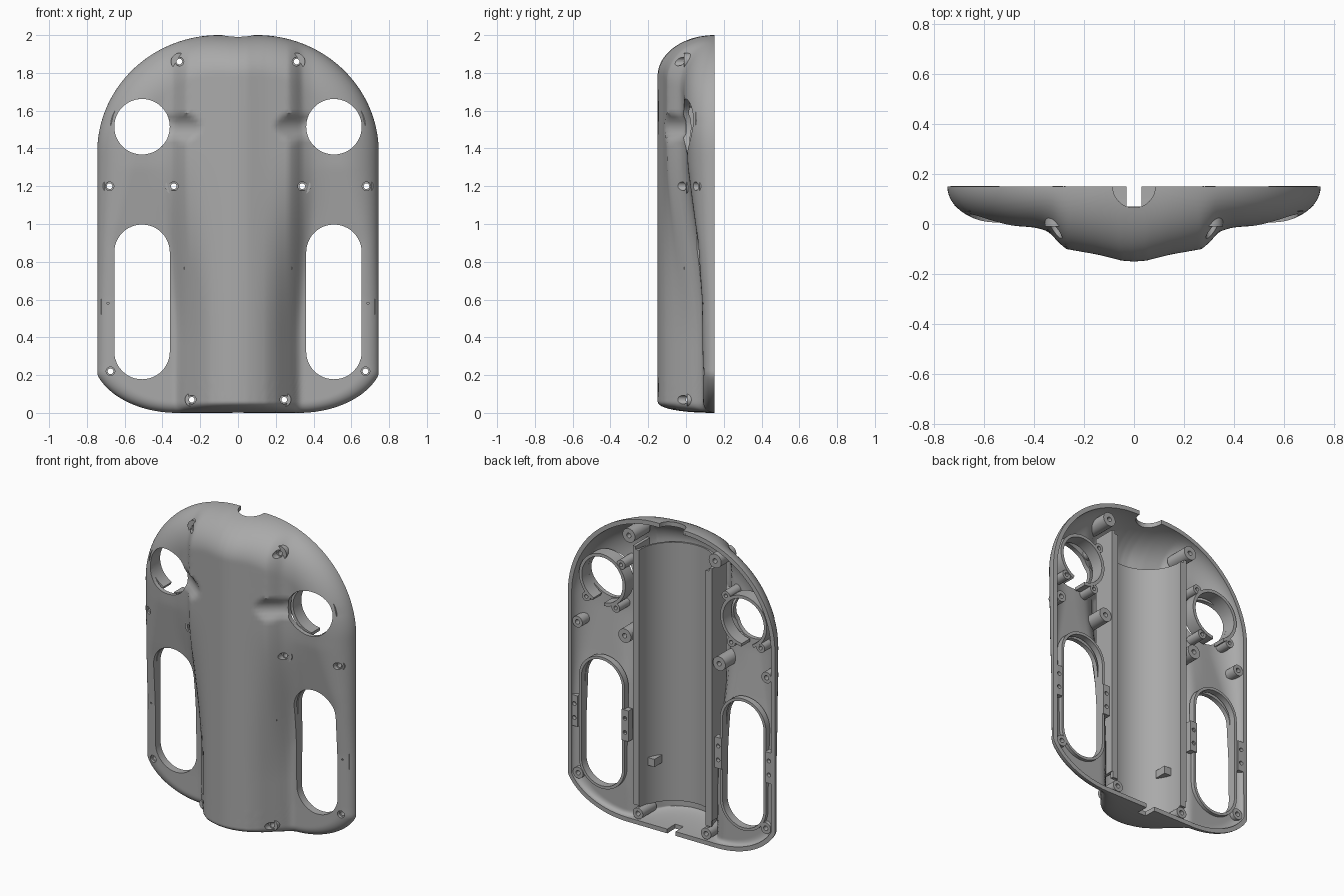
import bpy, bmesh, math
from mathutils import Vector

cube = bpy.data.objects.get("Cube")
if cube:
    bpy.data.objects.remove(cube)

grey = bpy.data.materials.new("plain grey")
grey.use_nodes = True
grey.diffuse_color = (0.4, 0.4, 0.4, 1)
grey.node_tree.nodes["Principled BSDF"].inputs["Base Color"].default_value = (0.4, 0.4, 0.4, 1)
BACK = 0.15


# --- helpers ---
def finish(name, bm):
    bmesh.ops.recalc_face_normals(bm, faces=bm.faces)
    mesh = bpy.data.meshes.new(name)
    bm.to_mesh(mesh)
    bm.free()
    mesh.materials.append(grey)
    ob = bpy.data.objects.new(name, mesh)
    bpy.context.collection.objects.link(ob)
    return ob


def smooth(ob):
    bpy.ops.object.select_all(action='DESELECT')
    ob.select_set(True)
    bpy.context.view_layer.objects.active = ob
    for m in list(ob.modifiers):
        bpy.ops.object.modifier_apply(modifier=m.name)
    bpy.ops.object.shade_smooth_by_angle(angle=math.radians(35))


def interp(pts, v):
    for (a, fa), (b, fb) in zip(pts, pts[1:]):
        if v <= b:
            return fa + (fb - fa) * max(0, v - a) / (b - a)
    return pts[-1][1]


def circle(cx, cz, r, n=32, a0=0, a1=360):
    steps = n if a1 - a0 == 360 else n + 1
    angles = [math.radians(a0 + (a1 - a0) * i / n) for i in range(steps)]
    return [(cx + r * math.cos(a), cz + r * math.sin(a)) for a in angles]


def capsule(cx, z0, z1, r):
    return circle(cx, z1, r, 24, 0, 180) + circle(cx, z0, r, 24, 180, 360.001)


def prism(bm, pts, y0, y1):
    front = [bm.verts.new((x, y0, z)) for x, z in pts]
    back = [bm.verts.new((x, y1, z)) for x, z in pts]
    bm.faces.new(front)
    bm.faces.new(back[::-1])
    for i in range(len(pts)):
        j = (i + 1) % len(pts)
        bm.faces.new((front[i], back[i], back[j], front[j]))


def band(bm, outer, inner, y0, y1, closed=True):
    rings = [[bm.verts.new((x, y, z)) for x, z in p]
             for p, y in ((outer, y0), (outer, y1), (inner, y1), (inner, y0))]
    n = len(outer)
    for a, b in zip(rings, rings[1:] + rings[:1]):
        for i in range(n if closed else n - 1):
            j = (i + 1) % n
            bm.faces.new((a[i], a[j], b[j], b[i]))
    if not closed:
        bm.faces.new([r[0] for r in rings])
        bm.faces.new([r[-1] for r in rings][::-1])


def box(bm, cx, y0, y1, cz, w, h):
    prism(bm, [(cx - w / 2, cz - h / 2), (cx + w / 2, cz - h / 2),
               (cx + w / 2, cz + h / 2), (cx - w / 2, cz + h / 2)], y0, y1)


# --- outer form: outline, body ridge, wings and rounded edge ---
def half_width(z):
    if z > 1.38:
        return 0.1 + 0.645 * math.sqrt(max(0, 1 - ((z - 1.38) / 0.62) ** 2))
    if z < 0.3:
        return min(0.745, 0.32 + 0.45 * math.sqrt(max(0, 1 - ((0.3 - z) / 0.3) ** 2)))
    return 0.745


ROWS, COLS = 120, 120
levels = [1 - math.cos(math.pi * k / ROWS) for k in range(ROWS + 1)]
rim = [Vector((half_width(z), z)) for z in levels]
rim = [Vector((0, 0))] + rim + [Vector((0, 2))]
WING = [(0, .09), (.2, .09), (.6, .085), (.9, .065), (1, .05), (1.3, .01), (1.5, 0), (1.8, -.02), (2, -.03)]
LOW = [(0, -.15), (.05, -.146), (.1, -.132), (.15, -.11), (.2, -.07), (.25, -.01), (.29, .04), (.33, .1), (.4, .2)]
HIGH = [(0, -.15), (.05, -.146), (.1, -.133), (.15, -.121), (.27, -.1), (.3, -.075), (.34, -.03), (.4, .005), (.5, .04)]
EDGE = [(0, .05), (.25, .09), (.9, .09), (1.3, .2), (2, .22)]


def edge_distance(p):
    best = 9
    for a, b in zip(rim, rim[1:]):
        d = b - a
        t = min(1, max(0, (p - a).dot(d) / max(d.length_squared, 1e-12)))
        best = min(best, (p - a - d * t).length)
    return best


def surface(x, z):
    x = abs(x)
    s = min(1, max(0, (z - 0.35) / 1.05))
    s = s * s * (3 - 2 * s)
    body = interp(LOW, x) * (1 - s) + interp(HIGH, x) * s
    wing = interp(WING, z)
    h = max(0, 0.03 - abs(body - wing)) / 0.03
    y = min(body, wing) - h * h * 0.0075
    # scooped clearance beside the round opening
    if x > 0.19:
        scoop = -0.115 + 0.13 * min(1, (x - 0.19) / 0.17) - 9 * (z - 1.515) ** 2
        y = max(y, min(scoop, 0.0))
    e = min(1, edge_distance(Vector((x, z))) / interp(EDGE, z))
    return BACK - (BACK - y) * math.sqrt(max(0, 1 - (1 - e) ** 2))


bm = bmesh.new()
grid = []
for z in levels:
    half = [half_width(z) * math.sin(math.pi * i / COLS) for i in range(COLS // 2 + 1)]
    ys = [surface(x, z) for x in half]
    row = [(-x, y) for x, y in zip(half[:0:-1], ys[:0:-1])] + list(zip(half, ys))
    grid.append([bm.verts.new((x, y, z)) for x, y in row])
for a, b in zip(grid, grid[1:]):
    for i in range(COLS):
        bm.faces.new((a[i], a[i + 1], b[i + 1], b[i]))
shell = finish("shell", bm)
if sum(p.normal.y * p.area for p in shell.data.polygons) > 0:
    shell.data.flip_normals()
solid = shell.modifiers.new("wall", 'SOLIDIFY')
solid.thickness = 0.028
solid.offset = -1

# --- openings ---
SCREWS = [(.31, 1.86), (.68, 1.2), (.34, 1.2), (.675, .22), (.245, .07)]
CLIPS = [(.7, .62), (.335, .62)]
bm = bmesh.new()
for side in (-1, 1):
    prism(bm, circle(side * .508, 1.515, .147, 48), -.3, .3)
    prism(bm, capsule(side * .508, .325, .85, .147), -.3, .3)
    prism(bm, circle(side * .688, .58, .006, 8), -.3, .12)
    for x, z in SCREWS:
        prism(bm, circle(side * x, z, .023, 20), -.3, .3)
    for x, z in CLIPS:
        for dz in (-.045, .045):
            prism(bm, circle(side * x, z + dz, .013, 12), .125, .3)
box(bm, 0, .07, .3, 0, .06, .12)
notch = bmesh.ops.create_cone(bm, cap_ends=True, segments=48, radius1=.085, radius2=.085, depth=.2)
bmesh.ops.translate(bm, verts=notch["verts"], vec=(0, BACK, 1.96))
cutter = finish("opening_cutter", bm)
cutter.hide_render = True


def cut(ob):
    m = ob.modifiers.new("openings", 'BOOLEAN')
    m.operation, m.solver, m.object = 'DIFFERENCE', 'EXACT', cutter


cut(shell)
smooth(shell)

# --- clip blocks beside the long openings ---
bm = bmesh.new()
for side in (-1, 1):
    for x, z in CLIPS:
        box(bm, side * x, .108, .149, z, .05, .2)
clips = finish("clip_blocks", bm)
cut(clips)
smooth(clips)
bpy.data.objects.remove(cutter)

# --- screw bosses ---
bm = bmesh.new()
for side in (-1, 1):
    for x, z in SCREWS:
        r = .045 if x < .6 and z > .1 else .036
        band(bm, circle(side * x, z, r), circle(side * x, z, .015),
             min(surface(x, z) + .02, .12), .145)
    for angle in (135, 240, 310):
        x = .508 + .185 * math.cos(math.radians(angle))
        z = 1.515 + .185 * math.sin(math.radians(angle))
        band(bm, circle(side * x, z, .03), circle(side * x, z, .012),
             surface(x, z) + .02, .13)
smooth(finish("screw_bosses", bm))

# --- walls round the openings ---
bm = bmesh.new()
for side in (-1, 1):
    start = -65 if side > 0 else -85
    band(bm, circle(side * .508, 1.515, .167, 48, start, start + 330),
         circle(side * .508, 1.515, .147, 48, start, start + 330), .05, .135, False)
    band(bm, capsule(side * .508, .325, .85, .165), capsule(side * .508, .325, .85, .147), .1, .14)
smooth(finish("opening_walls", bm))

# --- long half pipe, its side ribs and catches ---
bm = bmesh.new()
arcs = [circle(0, .13, r, 48, 180, 360) for r in (.255, .243)]
band(bm, arcs[0], arcs[1], .1, 1.78, False)
for v in bm.verts:
    v.co = (v.co.x, v.co.z, v.co.y)
smooth(finish("battery_pipe", bm))

bm = bmesh.new()
for side in (-1, 1):
    box(bm, side * .275, -.01, .14, 1.28, .02, 1.04)
    box(bm, side * .275, .04, .14, .46, .02, .6)
    box(bm, side * .26, .12, .14, .95, .04, 1.66)
smooth(finish("side_ribs", bm))

bm = bmesh.new()
for side in (-1, 1):
    box(bm, side * .21, -.02, .06, .38, .05, .05)
smooth(finish("pipe_catches", bm))
